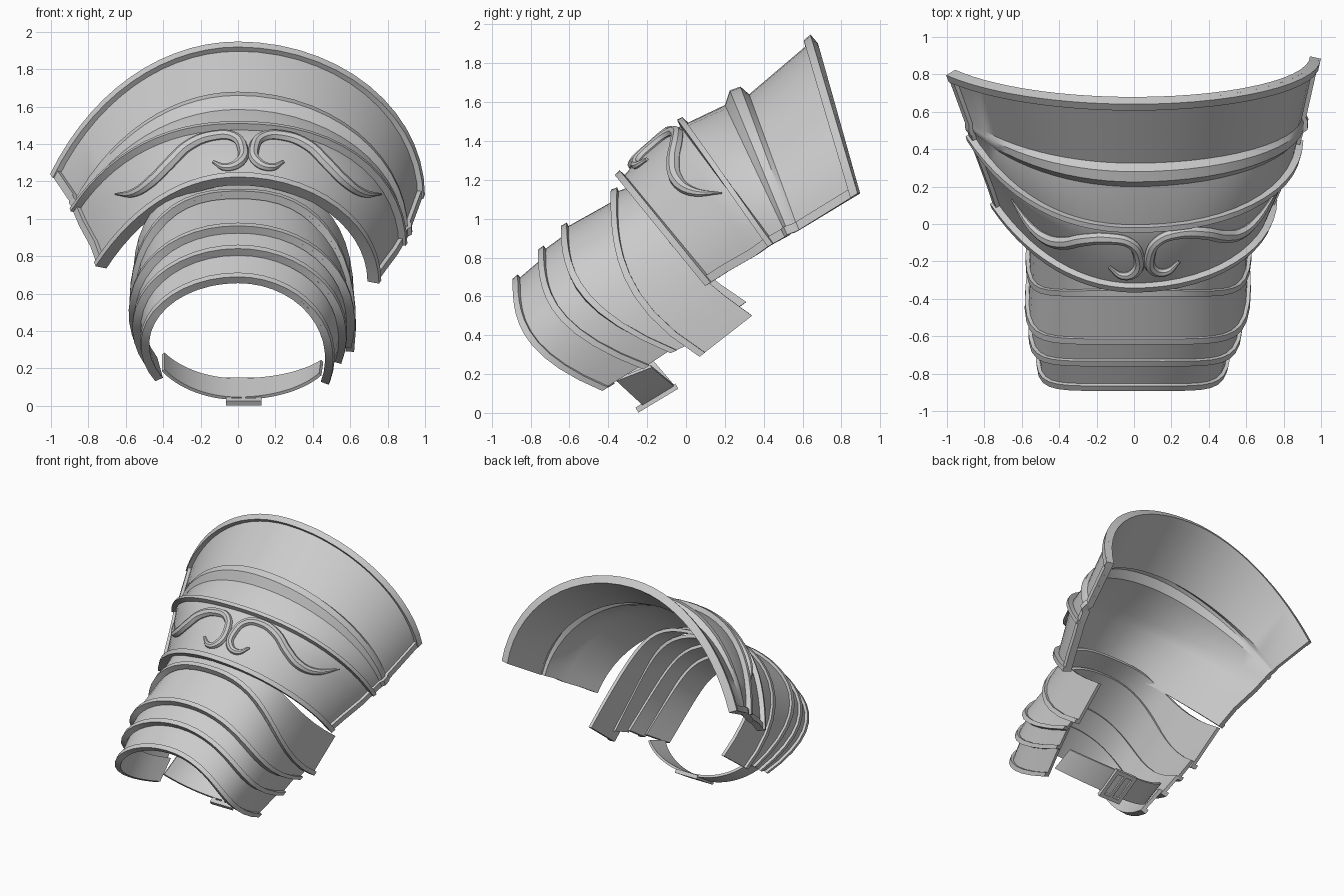
import bpy, math
from mathutils import Vector
from mathutils.bvhtree import BVHTree

if "Cube" in bpy.data.objects:
    bpy.data.objects.remove(bpy.data.objects["Cube"])

N = 14  # segments per half arc


def arc(top, right, left, ra=90, la=60, p=1.0, q=1.0):
    """Arch from the left end over the crown (x=0) to the right end.
    p bows it forward, q flattens the crown."""
    def half(end, ang):
        m = math.radians(ang)
        k = math.sin(min(m, math.pi / 2))
        out = []
        for i in range(N + 1):
            a = m * i / N
            s = ((1 - math.cos(a)) / (1 - math.cos(m))) ** q
            out.append(Vector((end[0] * math.sin(a) / k,
                               top[0] + (end[1] - top[0]) * s ** p,
                               top[1] + (end[2] - top[1]) * s)))
        return out
    return half(left, la)[:0:-1] + half(right, ra)


def finish(ob):
    bpy.ops.object.select_all(action='DESELECT')
    ob.select_set(True)
    bpy.context.view_layer.objects.active = ob
    bpy.ops.object.shade_smooth_by_angle(angle=math.radians(32))


def sheet(rows):
    n = len(rows[0])
    verts = [v for r in rows for v in r]
    faces = [(r * n + c, r * n + c + 1, (r + 1) * n + c + 1, (r + 1) * n + c)
             for r in range(len(rows) - 1) for c in range(n - 1)]
    return verts, faces


def loft(name, rows, thick, offset=-1.0):
    """Sheet through the rows, thickened."""
    verts, faces = sheet(rows)
    me = bpy.data.meshes.new(name)
    me.from_pydata(verts, [], faces)
    ob = bpy.data.objects.new(name, me)
    bpy.context.collection.objects.link(ob)
    mod = ob.modifiers.new("thickness", 'SOLIDIFY')
    mod.thickness, mod.offset = thick, offset
    bpy.context.view_layer.objects.active = ob
    ob.select_set(True)
    bpy.ops.object.modifier_apply(modifier=mod.name)
    finish(ob)


def toward(a, b, w):
    return [p + (q - p).normalized() * w for p, q in zip(a, b)]


def rim(name, edge, nxt, w=0.04, thick=0.06, flip=False, offset=0.2):
    """Raised lip along an edge, reaching w toward the next row."""
    rows = [edge, toward(edge, nxt, w)]
    loft(name, rows[::-1] if flip else rows, thick, offset)


# upper flared plate, with the rounded ridge folded into its profile
upper = [
    arc((-.34, 1.20), (.72, .11, .66), (-.73, .10, .74), 90, 46),
    arc((-.23, 1.32), (.77, .22, .73), (-.77, .22, .85), 90, 48),
    arc((-.10, 1.43), (.83, .36, .81), (-.83, .38, .96), 90, 51, 1, 1.06),
    arc((-.03, 1.475), (.86, .43, .86), (-.86, .46, 1.03), 90, 54, 1, 1.1),
    arc((.20, 1.585), (.89, .52, .91), (-.87, .50, 1.06), 90, 56),
    arc((.225, 1.66), (.91, .53, .92), (-.88, .51, 1.07), 90, 56),
    arc((.28, 1.68), (.91, .56, .93), (-.885, .53, 1.08), 90, 56),
    arc((.325, 1.64), (.90, .58, .94), (-.885, .55, 1.09), 90, 56),
    arc((.66, 1.925), (.97, .89, 1.13), (-.98, .81, 1.23), 90, 58),
]
loft("upper_plate", upper, 0.03)
rim("upper_lower_rim", upper[0], upper[1], 0.035, 0.06)
rim("upper_top_rim", upper[-1], upper[-2], 0.045, 0.06, True, 0)
rim("narrow_ridge", upper[3], upper[4], 0.03, 0.055, offset=0.4)
for name, c, d in (("left_border", 0, 1), ("right_border", -1, -2)):
    rim(name, [r[c] for r in upper], [r[d] for r in upper], 0.045, 0.045, c == 0, 0)

# overlapping arm lames: front edge and hidden back edge of each
lames = [
    (arc((-.38, 1.13), (.61, .07, .29), (-.56, .02, .36), 100, 105, 3, 1.2),
     arc((-.22, 1.19), (.62, .34, .50), (-.56, .31, .57), 95, 100, 1.8, 1.4)),
    (arc((-.635, .945), (.605, -.08, .31), (-.565, -.12, .32), 105, 112, 2.8, 1.05),
     arc((-.34, 1.11), (.60, .08, .38), (-.55, .05, .40), 100, 108, 2.6, 1.15)),
    (arc((-.75, .825), (.56, -.22, .23), (-.545, -.24, .23), 108, 118, 3),
     arc((-.58, .95), (.585, -.07, .33), (-.55, -.10, .33), 105, 112, 2.8, 1.05)),
    (arc((-.88, .675), (.49, -.43, .12), (-.50, -.40, .14), 108, 122, 3),
     arc((-.70, .83), (.545, -.22, .25), (-.525, -.22, .25), 106, 120, 3)),
]
for i, (front, back) in enumerate(lames, 1):
    mid = [(a + b) / 2 for a, b in zip(front, back)]
    loft(f"arm_lame_{i}", [front, mid, back], 0.025)
    rim(f"arm_lame_rim_{i}", front, back, 0.035, 0.04, offset=0)

# mirrored scroll ornament laid on the band below the narrow ridge
tree = BVHTree.FromPolygons(*sheet(upper[:4]))
path = [(.24, 1.30), (.17, 1.27), (.10, 1.30), (.085, 1.37), (.13, 1.43), (.24, 1.435),
        (.37, 1.385), (.47, 1.29), (.56, 1.20), (.65, 1.14), (.76, 1.13)]
radii = [.3, .7, .9, .9, .9, 1, 1.1, 1.15, 1.1, .8, .15]
for side, name in ((1, "right_scroll"), (-1, "left_scroll")):
    cu = bpy.data.curves.new(name, 'CURVE')
    cu.dimensions = '3D'
    cu.bevel_depth, cu.bevel_resolution, cu.resolution_u = 0.032, 2, 5
    cu.use_fill_caps = True
    sp = cu.splines.new('BEZIER')
    sp.bezier_points.add(len(path) - 1)
    for bp, (x, z), r in zip(sp.bezier_points, path, radii):
        x = x if side > 0 else .11 - x
        hit, normal = tree.ray_cast(Vector((x, -4, z)), Vector((0, 1, 0)))[:2]
        if hit is None:
            hit, normal = tree.find_nearest(Vector((x, -.05, z)))[:2]
        bp.co = hit + normal * 0.008
        bp.radius = r
        bp.handle_left_type = bp.handle_right_type = 'AUTO'
    ob = bpy.data.objects.new(name, cu)
    bpy.context.collection.objects.link(ob)
    bpy.ops.object.select_all(action='DESELECT')
    ob.select_set(True)
    bpy.context.view_layer.objects.active = ob
    bpy.ops.object.convert(target='MESH')
    finish(bpy.context.view_layer.objects.active)

# strap under the wrist
loft("strap", [arc((-.22, .04), (.44, -.36, .17), (-.40, -.36, .19), 60, 55),
               arc((-.06, .14), (.45, -.18, .24), (-.40, -.18, .28), 60, 55)], 0.018, 0)

# buckle frame and pin
tilt = math.radians(31)
parts = []
for dx, da, sx, sa in ((-.08, 0, .03, .24), (.08, 0, .03, .24), (0, .105, .18, .03),
                       (0, -.105, .18, .03), (0, 0, .022, .22)):
    bpy.ops.mesh.primitive_cube_add(
        size=1, location=(.03 + dx, -.15 + da * math.cos(tilt), .076 + da * math.sin(tilt)),
        rotation=(tilt, 0, 0))
    ob = bpy.context.object
    ob.scale = (sx, sa, .03)
    parts.append(ob)
for ob in parts:
    ob.select_set(True)
bpy.context.view_layer.objects.active = parts[0]
bpy.ops.object.join()
parts[0].name = "strap_buckle"
